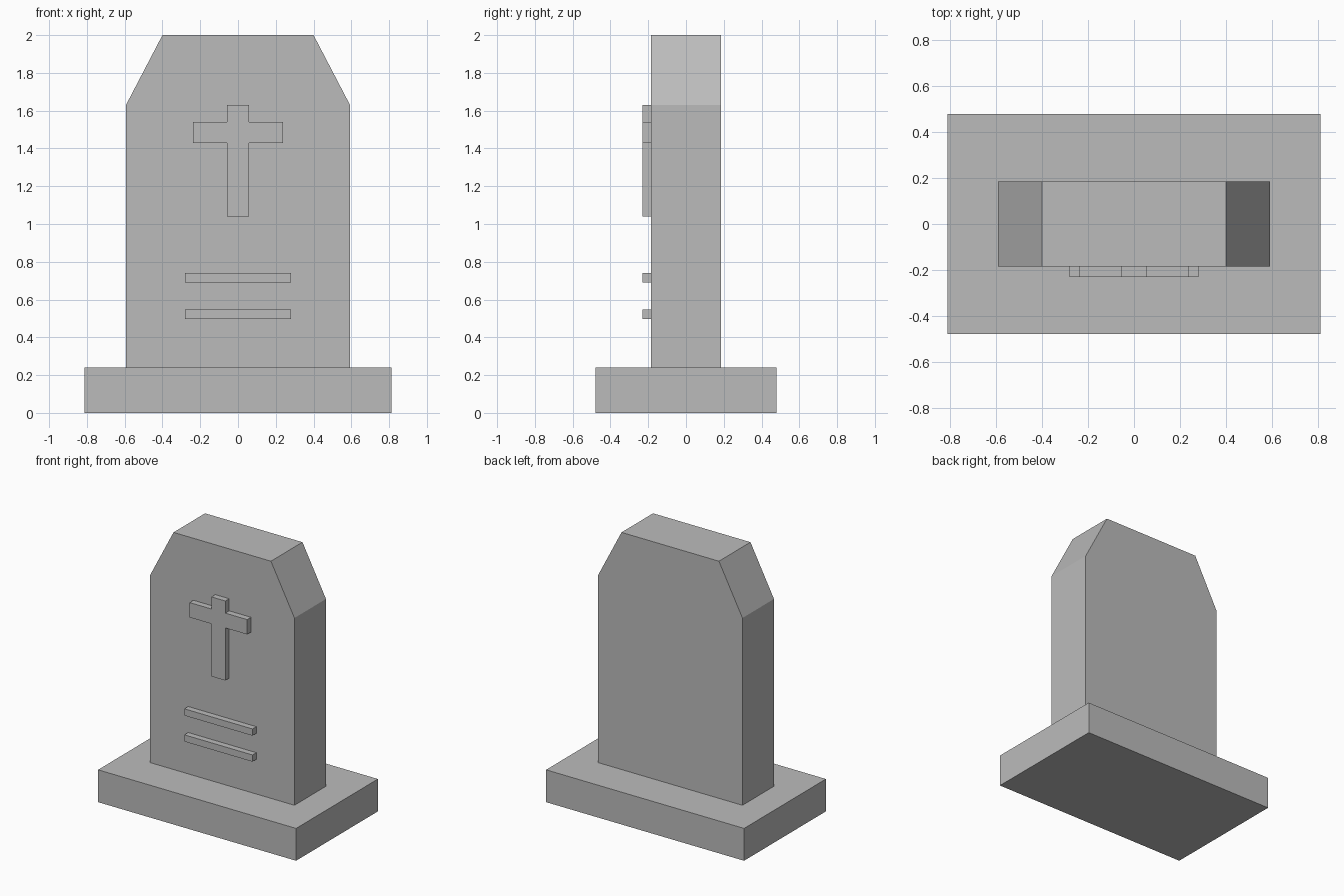
import bpy
import bmesh

cube = bpy.data.objects.get("Cube")
if cube:
    bpy.data.objects.remove(cube, do_unlink=True)

# Single stone colour
STONE = (0.5, 0.5, 0.5, 1.0)
stone = bpy.data.materials.new("grey stone")
stone.use_nodes = True
stone.diffuse_color = STONE
stone.node_tree.nodes["Principled BSDF"].inputs["Base Color"].default_value = STONE


def extrude_profile(name, outline, front, back):
    """Flat-faced solid from an x-z outline, extruded from front y to back y."""
    bm = bmesh.new()
    face = bm.faces.new([bm.verts.new((x, front, z)) for x, z in outline])
    result = bmesh.ops.extrude_face_region(bm, geom=[face], use_keep_orig=True)
    moved = [v for v in result["geom"] if isinstance(v, bmesh.types.BMVert)]
    bmesh.ops.translate(bm, verts=moved, vec=(0, back - front, 0))
    bmesh.ops.recalc_face_normals(bm, faces=bm.faces)
    mesh = bpy.data.meshes.new(name)
    bm.to_mesh(mesh)
    bm.free()
    mesh.materials.append(stone)
    obj = bpy.data.objects.new(name, mesh)
    bpy.context.collection.objects.link(obj)
    return obj


def mirrored(half):
    """Complete a right-hand outline (listed bottom to top) across x = 0."""
    return half + [(-x, z) for x, z in reversed(half)]


SLAB_FRONT, SLAB_BACK, RELIEF_FRONT = -0.185, 0.185, -0.23

# Plinth and chamfered headstone
extrude_profile("base_plinth", mirrored([(0.813, 0), (0.813, 0.24)]), -0.48, 0.48)
extrude_profile("headstone_slab",
                mirrored([(0.593, 0.24), (0.593, 1.63), (0.4, 2.0)]),
                SLAB_FRONT, SLAB_BACK)

# Raised cross
cross = [(0.057, 1.04), (0.057, 1.43), (0.237, 1.43),
         (0.237, 1.54), (0.057, 1.54), (0.057, 1.63)]
extrude_profile("raised_cross", mirrored(cross), RELIEF_FRONT, SLAB_FRONT)

# Raised inscription bars
for name, z in (("upper_bar", 0.69), ("lower_bar", 0.497)):
    extrude_profile(name, mirrored([(0.28, z), (0.28, z + 0.05)]),
                    RELIEF_FRONT, SLAB_FRONT)
